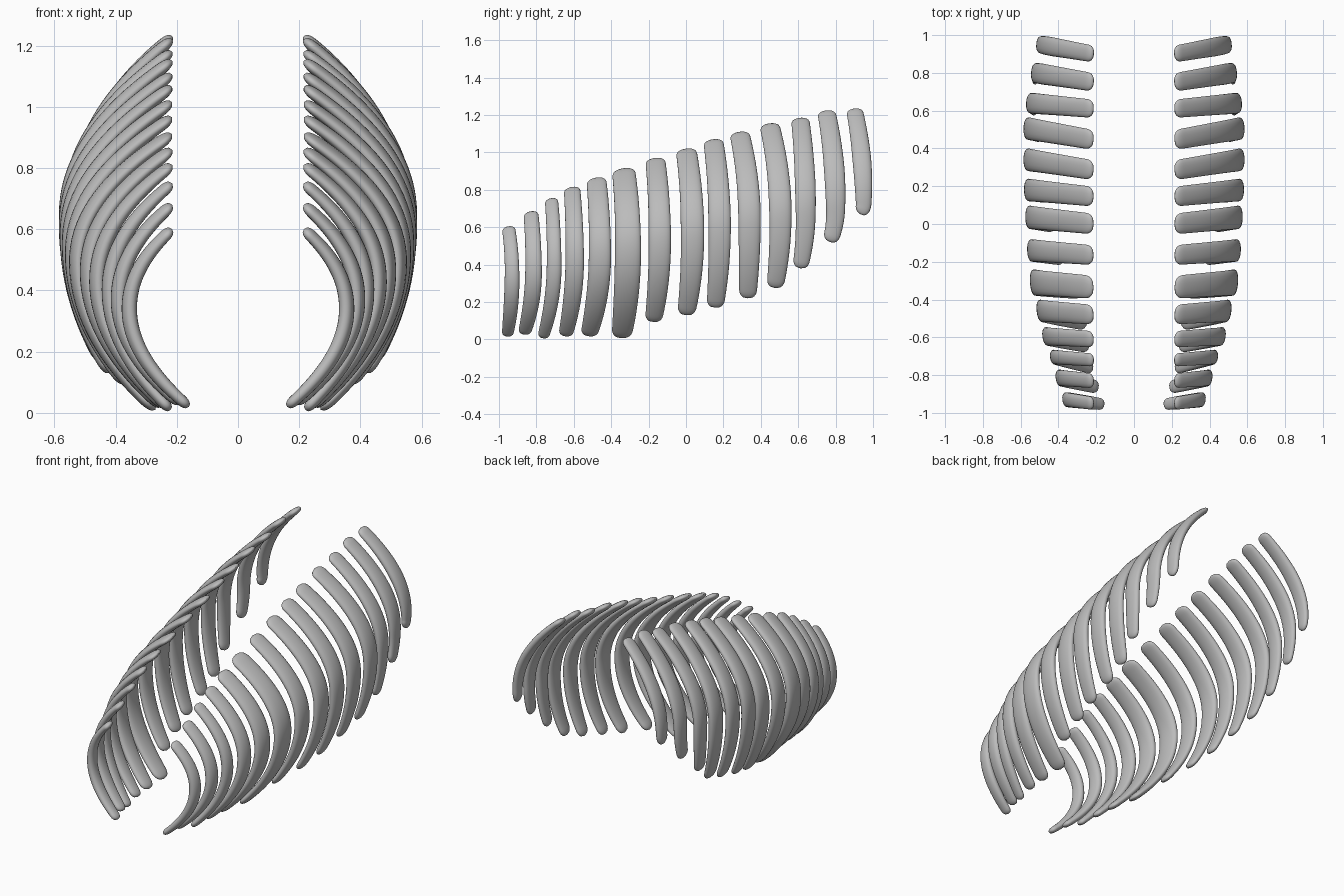
import bpy, bmesh, math
from mathutils import Vector

cube = bpy.data.objects.get("Cube")
if cube:
    bpy.data.objects.remove(cube, do_unlink=True)

# One matte bone colour
bone = bpy.data.materials.new("bone_grey")
bone.use_nodes = True
bone.diffuse_color = (0.5, 0.5, 0.5, 1)
bone.node_tree.nodes["Principled BSDF"].inputs["Base Color"].default_value = bone.diffuse_color

# Rib measurements, front to back, in hundredths
# top y, middle y, bottom y, top z, bottom z, outermost x, bottom x, width
RIBS = [
    (-95, -93, -95.5, 60, 2, 35.5, 16, 8),
    (-83, -81.5, -86.5, 68, 3, 39, 19, 9),
    (-72, -70.5, -76.5, 75, 1, 42, 22, 8),
    (-61, -59.5, -64.5, 81, 2, 46, 24, 10),
    (-48, -46, -52, 86, 2, 49, 25, 12),
    (-33.5, -31, -34.5, 91, 1, 52.5, 27, 14),
    (-16.5, -14, -17.5, 96.5, 9.5, 54, 37, 12),
    (0, 3.5, 0, 101.5, 13, 55, 42, 12.5),
    (14.5, 18, 15.5, 106.5, 17, 55.7, 45, 12),
    (28.5, 34, 33, 110.5, 22, 56, 47, 12),
    (44.5, 50.5, 47.5, 115, 27.5, 56, 49, 12),
    (61, 64, 61, 118, 38, 54.7, 52, 11),
    (75, 80, 77, 122, 52, 52.2, 52, 11),
    (90, 95, 93, 123, 67, 49.7, 50, 10),
]
STEPS, SIDES = 56, 20
TIP_X = 0.215


def centre_line(rib, index):
    """Bowed path from the upper tip to the lower tip."""
    yt, ym, yb, zt, zb, xm, xb, _ = (v / 100 for v in rib)
    zm = 0.34 + 0.03 * index
    points = []
    for k in range(STEPS * 4 + 1):
        z = zt + (zb - zt) * k / (STEPS * 4)
        if z > zm:
            s = ((z - zm) / (zt - zm)) ** 2.1
            points.append(Vector((xm + (TIP_X - xm) * s, ym + (yt - ym) * s, z)))
        else:
            s = ((zm - z) / (zm - zb)) ** 2
            points.append(Vector((xm + (xb - xm) * s, ym + (yb - ym) * s, z)))
    return points


def sample(points, lengths, d):
    for a, b, la, lb in zip(points, points[1:], lengths, lengths[1:]):
        if d <= lb:
            return a.lerp(b, (d - la) / (lb - la))
    return points[-1].copy()


def rounding(d, reach):
    """Blunt rounded end: zero at the tip, one past the reach."""
    t = max(0, 1 - d / reach)
    return max(0.02, (1 - t ** 2.3) ** (1 / 2.3))


def power(v, e):
    return math.copysign(abs(v) ** e, v)


def build_rib(name, rib, index, side):
    points = centre_line(rib, index)
    lengths = [0]
    for a, b in zip(points, points[1:]):
        lengths.append(lengths[-1] + (b - a).length)
    total = lengths[-1]
    # Width axis leans with the outline of the cage
    before, after = RIBS[max(0, index - 1)], RIBS[min(len(RIBS) - 1, index + 1)]
    slope = (after[5] - before[5]) / (after[1] - before[1])
    lean = Vector((0.5 * slope, 1, 0.12))
    width = rib[7] / 200
    thick = 0.022 + 0.06 * width

    bm = bmesh.new()
    rings = []
    for k in range(STEPS + 1):
        u = k / STEPS
        # Samples crowd towards the two tips
        d = total * (0.35 * u + 0.65 * (1 - math.cos(math.pi * u)) / 2)
        p = sample(points, lengths, d)
        tangent = (sample(points, lengths, min(total, d + 0.01))
                   - sample(points, lengths, max(0, d - 0.01))).normalized()
        across = (lean - tangent * lean.dot(tangent)).normalized()
        out = tangent.cross(across)
        f = d / total
        taper = 1 - 0.12 * max(0, 1 - 2 * f) - 0.25 * max(0, 2 * f - 1) ** 2
        end = rounding(d, width * 0.8) * rounding(total - d, width * 0.8)
        w = width * taper * end
        t = thick * (1 - 0.3 * abs(2 * f - 1) ** 2) * end
        ring = []
        for j in range(SIDES):
            a = math.tau * j / SIDES
            v = p + across * (w * power(math.cos(a), 0.9)) + out * (t * power(math.sin(a), 0.9))
            ring.append(bm.verts.new((v.x * side, v.y, v.z)))
        rings.append(ring)
    for r, s in zip(rings, rings[1:]):
        for j in range(SIDES):
            n = (j + 1) % SIDES
            bm.faces.new((r[j], r[n], s[n], s[j]))
    bm.faces.new(rings[0])
    bm.faces.new(rings[-1])
    bmesh.ops.recalc_face_normals(bm, faces=bm.faces)
    for face in bm.faces:
        face.smooth = True
    mesh = bpy.data.meshes.new(name)
    bm.to_mesh(mesh)
    bm.free()
    mesh.materials.append(bone)
    bpy.context.collection.objects.link(bpy.data.objects.new(name, mesh))


# Mirrored rows of ribs
for i, rib in enumerate(RIBS):
    build_rib(f"left_rib_{i + 1}", rib, i, 1)
    build_rib(f"right_rib_{i + 1}", rib, i, -1)
